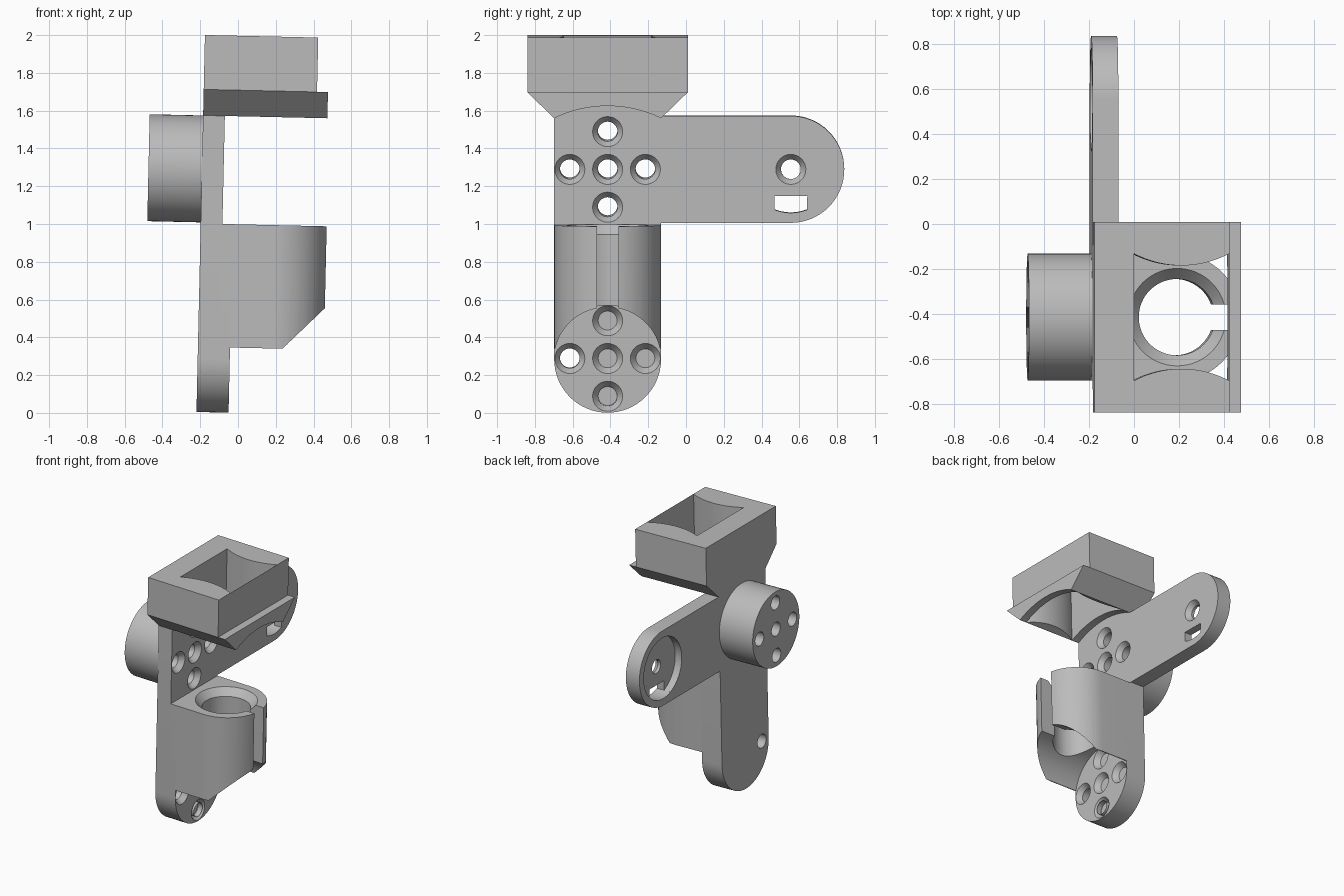
import bpy, bmesh
from math import sin, cos, pi, radians, hypot
from mathutils import Matrix

cube = bpy.data.objects.get("Cube")
if cube:
    bpy.data.objects.remove(cube, do_unlink=True)

grey = bpy.data.materials.new("plain grey")
grey.use_nodes = True
grey.diffuse_color = (0.5, 0.5, 0.5, 1)
grey.node_tree.nodes["Principled BSDF"].inputs["Base Color"].default_value = (0.5, 0.5, 0.5, 1)

MID = -0.415         # y of the main column
R = 0.283            # half width of column and arm
BACK, FRONT, PAD = -0.22, -0.105, -0.05   # plate faces along x
LOW, HIGH, ARM = 0.287, 1.287, 0.555      # hub heights, arm end y
BORE = 0.17          # x of the holder bore, also its radius
TILT = Matrix.Rotation(0.0225, 4, 'Y')


def arc(cx, cy, r, a, b, n=32):
    return [(cx + r * cos(radians(a + (b - a) * i / n)),
             cy + r * sin(radians(a + (b - a) * i / n))) for i in range(n + 1)]


def make(name, bm):
    bmesh.ops.recalc_face_normals(bm, faces=bm.faces)
    mesh = bpy.data.meshes.new(name)
    bm.to_mesh(mesh)
    bm.free()
    mesh.materials.append(grey)
    ob = bpy.data.objects.new(name, mesh)
    bpy.context.collection.objects.link(ob)
    return ob


def extrude(name, profile, axis, lo, hi):
    """Extrude a (y, z) profile along x, or an (x, y) profile along z."""
    bm = bmesh.new()
    place = (lambda p, t: (t, *p)) if axis == 'X' else (lambda p, t: (*p, t))
    face = bm.faces.new([bm.verts.new(place(p, lo)) for p in profile])
    new = bmesh.ops.extrude_face_region(bm, geom=[face])["geom"]
    step = place((0, 0), hi - lo)
    bmesh.ops.translate(bm, vec=step, verts=[v for v in new if isinstance(v, bmesh.types.BMVert)])
    return make(name, bm)


def rod(axis, a, b, lo, hi, r1, r2=None, n=48):
    """Cylinder or cone cutter along x at (y, z) or along z at (x, y)."""
    bm = bmesh.new()
    bmesh.ops.create_cone(bm, cap_ends=True, segments=n, radius1=r1,
                          radius2=r1 if r2 is None else r2, depth=hi - lo)
    m = (lo + hi) / 2
    if axis == 'X':
        bm.transform(Matrix.Translation((m, a, b)) @ Matrix.Rotation(pi / 2, 4, 'Y'))
    else:
        bm.transform(Matrix.Translation((a, b, m)))
    return make("cutter", bm)


def box(x0, x1, y0, y1, z0, z1):
    return extrude("cutter", [(x0, y0), (x1, y0), (x1, y1), (x0, y1)], 'Z', z0, z1)


def cut(ob, cutters):
    bpy.context.view_layer.objects.active = ob
    for c in cutters:
        mod = ob.modifiers.new("cut", 'BOOLEAN')
        mod.operation, mod.solver, mod.object = 'DIFFERENCE', 'EXACT', c
        bpy.ops.object.modifier_apply(modifier=mod.name)
        bpy.data.objects.remove(c, do_unlink=True)


def screw(y, z, face):
    """Through hole with a countersink opening on the given x face."""
    return [rod('X', y, z, -0.7, 0, 0.052, n=32),
            rod('X', y, z, face - 0.04, face + 0.01, 0.05, 0.087, n=32)]


def hub(z, face):
    spots = [(0, 0), (0.2, 0), (-0.2, 0), (0, 0.2), (0, -0.2)]
    return [c for dy, dz in spots for c in screw(MID + dy, z + dz, face)]


# Flat back plate: round foot, column and side arm
L, W = MID - R, MID + R
plate = extrude("back_plate",
                arc(MID, R, R, 180, 360) + [(W, HIGH - R)]
                + arc(ARM, HIGH, R, -90, 90) + [(L, HIGH + R)],
                'X', BACK, FRONT)
cut(plate, hub(LOW, PAD) + hub(HIGH, FRONT) + screw(ARM, HIGH, FRONT))
# Round recess behind the arm end, with a slot clipped to its rim
slot_half = 0.087
cut(plate, [rod('X', ARM, HIGH, BACK - 0.1, BACK + 0.055, 0.23, n=64),
            extrude("cutter", arc(ARM, HIGH, 0.23, -112, -68, 12)
                    + [(ARM + slot_half, 1.145), (ARM - slot_half, 1.145)], 'X', -0.4, 0)])

# Raised pad in front of the foot
TOP = 0.998
pad = extrude("foot_pad", arc(MID, R, R, 180, 360) + [(W, TOP), (L, TOP)], 'X', FRONT, PAD)
cut(pad, hub(LOW, PAD))

# Round boss behind the upper hub
boss = extrude("rear_boss", arc(MID, HIGH, R, 0, 354, 59), 'X', -0.503, BACK)
cut(boss, hub(HIGH, FRONT))

# Tube holder: rounded front, bore, countersink, slit and scooped underside
holder = extrude("tube_holder", [(PAD, L)] + arc(BORE, MID, R, -90, 90) + [(PAD, W)],
                 'Z', 0.345, TOP)
cut(holder, [rod('Z', BORE, MID, 0, 1.2, BORE, n=64),
             rod('Z', BORE, MID, TOP - 0.055, TOP + 0.01, BORE - 0.002, 0.226, n=64),
             box(BORE, 0.6, MID - 0.057, MID + 0.057, 0.2, 1.2),
             rod('X', MID, LOW, PAD - 0.02, 0.6, R, n=96)])

# Top bracket: block with sloping underside
HALF, BASE, LIP, CROWN = 0.425, HIGH + R, 1.708, 1.996
END, OUT = 0.38, 0.438
bracket = extrude("top_bracket",
                  [(L, BASE), (W, BASE), (MID + HALF, LIP), (MID + HALF, CROWN),
                   (MID - HALF, CROWN), (MID - HALF, LIP)], 'X', BACK, OUT)
# Window between arms whose inner walls bulge inwards
r, cx, sx = 0.45, 0.167, 0.213
off = 0.23 + r
edge = [(x, y) for x, y in arc(0, 0, r, -118.2, -61.8, 24)]
near = [(cx + x, MID - off - y) for x, y in edge]
far = [(cx + x, MID + off + y) for x, y in reversed(edge)]
sag, chord = 0.065, R
arch = (chord ** 2 + sag ** 2) / (2 * sag)
cut(bracket, [box(END, 0.7, MID - 0.6, MID + 0.6, LIP, 2.2),
              extrude("cutter", near + far, 'Z', 1.4, 2.2),
              rod('X', MID, BASE + sag - arch, FRONT, 0.7, arch, n=160)])

# Slight lean, smooth curved walls
for ob in (plate, pad, boss, holder, bracket):
    ob.data.transform(TILT)
    bpy.ops.object.select_all(action='DESELECT')
    ob.select_set(True)
    bpy.context.view_layer.objects.active = ob
    bpy.ops.object.shade_smooth_by_angle(angle=radians(30))
